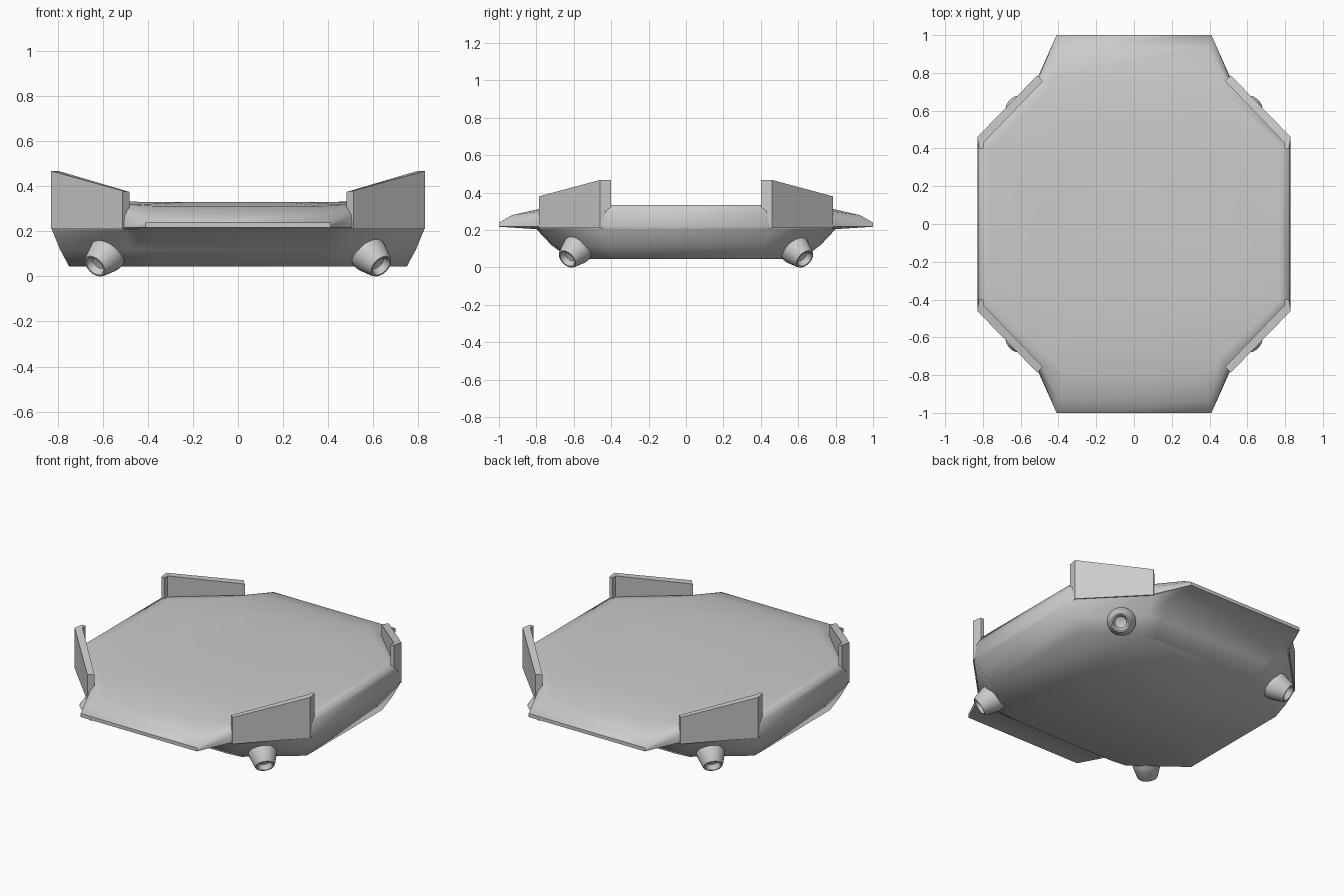
import bpy, bmesh, math
from mathutils import Vector

if "Cube" in bpy.data.objects:
    bpy.data.objects.remove(bpy.data.objects["Cube"])

QUADS = [(1, 1), (-1, 1), (-1, -1), (1, -1)]


def finish(bm, name, angle=45):
    bmesh.ops.recalc_face_normals(bm, faces=bm.faces)
    me = bpy.data.meshes.new(name)
    bm.to_mesh(me)
    bm.free()
    for p in me.polygons:
        p.use_smooth = True
    me.set_sharp_from_angle(angle=math.radians(angle))
    ob = bpy.data.objects.new(name, me)
    bpy.context.collection.objects.link(ob)
    return ob


def loft(bm, rings):
    loops = [[bm.verts.new(p) for p in r] for r in rings]
    for a, b in zip(loops, loops[1:]):
        for i in range(len(a)):
            j = (i + 1) % len(a)
            bm.faces.new((a[i], a[j], b[j], b[i]))
    bm.faces.new(loops[0])
    bm.faces.new(loops[-1])


# Hull: each row gives the side, corner and end point of one quarter
def full_ring(quarter):
    ring = []
    for sx, sy in QUADS:
        pts = quarter if sx * sy > 0 else quarter[::-1]
        ring += [(x * sx, y * sy, z) for x, y, z in pts]
    return ring


hull_rows = [
    [(.75, .38, .045), (.45, .61, .045), (.36, .62, .045)],
    [(.79, .42, .12), (.48, .70, .12), (.39, .72, .12)],
    [(.825, .455, .205), (.505, .78, .205), (.41, .80, .205)],
    [(.828, .455, .22), (.508, .78, .218), (.41, 1.0, .218)],
    [(.825, .45, .30), (.505, .775, .27), (.41, 1.0, .24)],
    [(.818, .43, .335), (.49, .75, .305), (.40, .93, .28)],
    [(.77, .40, .334), (.46, .70, .318), (.37, .79, .312)],
    [(.50, .27, .33), (.30, .47, .33), (.22, .52, .33)],
]
bm = bmesh.new()
loft(bm, [full_ring(r) for r in hull_rows])
finish(bm, "hull", 50)

# Raised corner guards: plan outline with a sloping top
guard = [(.82, .40, .468), (.83, .46, .468), (.512, .787, .38),
         (.482, .757, .375), (.797, .43, .468), (.797, .40, .468)]
bm = bmesh.new()
for sx, sy in QUADS:
    loft(bm, [[(x * sx, y * sy, .21) for x, y, z in guard],
              [(x * sx, y * sy, z) for x, y, z in guard]])
finish(bm, "corner_guards", 40)

# Nozzles under the corners: lathe profile of (distance from tip, radius)
profile = [(-.16, .08), (-.085, .083), (-.07, .079), (-.008, .060), (0, .055),
           (0, .047), (-.03, .034), (-.036, .015)]
bm = bmesh.new()
for sx, sy in QUADS:
    axis = Vector((.58 * sx, .58 * sy, -.57)).normalized()
    tip = Vector((.635 * sx, .635 * sy, .045))
    u = axis.orthogonal().normalized()
    v = axis.cross(u)
    loft(bm, [[tip + axis * d + (u * math.cos(t) + v * math.sin(t)) * r
               for t in (math.tau * k / 24 for k in range(24))]
              for d, r in profile])
finish(bm, "nozzles", 40)
